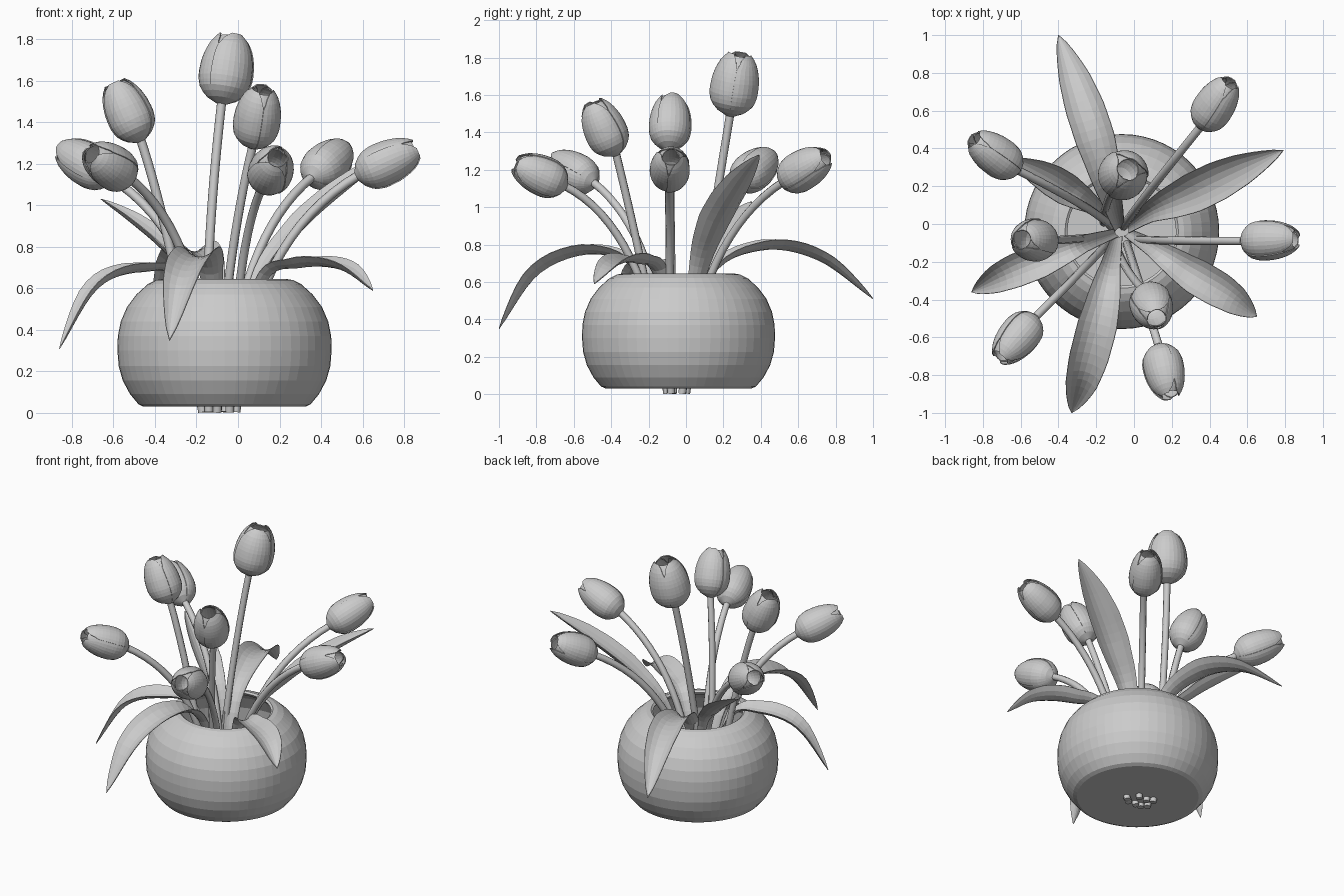
import bpy, math
from mathutils import Vector

if "Cube" in bpy.data.objects:
    bpy.data.objects.remove(bpy.data.objects["Cube"])

BOWL_CENTRE = (-0.065, -0.04)


def make_object(name, verts, faces, thickness=0.0):
    mesh = bpy.data.meshes.new(name)
    mesh.from_pydata([tuple(v) for v in verts], [], faces)
    mesh.update()
    ob = bpy.data.objects.new(name, mesh)
    bpy.context.collection.objects.link(ob)
    if thickness:
        mod = ob.modifiers.new("thickness", 'SOLIDIFY')
        mod.thickness = thickness
        mod.offset = 0
    return ob


def grid_faces(rows, cols, start=0):
    return [(start + i * cols + j, start + i * cols + j + 1,
             start + (i + 1) * cols + j + 1, start + (i + 1) * cols + j)
            for i in range(rows - 1) for j in range(cols - 1)]


def interp(table, t):
    for (a, va), (b, vb) in zip(table, table[1:]):
        if t <= b:
            return va + (vb - va) * (t - a) / (b - a)
    return table[-1][1]


# Round bowl: outer wall, rolled rim, inner wall and floor
def bowl():
    profile = [(0.39, 0.03), (0.415, 0.042), (0.455, 0.09), (0.49, 0.155),
               (0.51, 0.225), (0.516, 0.30), (0.514, 0.37), (0.50, 0.44),
               (0.47, 0.51), (0.425, 0.57), (0.37, 0.62), (0.33, 0.64),
               (0.30, 0.645), (0.287, 0.635), (0.30, 0.615), (0.36, 0.59),
               (0.43, 0.53), (0.475, 0.44), (0.49, 0.30), (0.46, 0.15), (0.38, 0.06)]
    n = 56
    verts = [(BOWL_CENTRE[0] + r * math.cos(2 * math.pi * k / n),
              BOWL_CENTRE[1] + r * math.sin(2 * math.pi * k / n), z)
             for r, z in profile for k in range(n)]
    faces = [(i * n + k, i * n + (k + 1) % n, (i + 1) * n + (k + 1) % n, (i + 1) * n + k)
             for i in range(len(profile) - 1) for k in range(n)]
    last = (len(profile) - 1) * n
    faces += [tuple(reversed(range(n))), tuple(range(last, last + n))]
    make_object("bowl", verts, faces)


# Stem: one bezier segment swept as a round tube
def stem(name, base, control, end):
    base, control, end = Vector(base), Vector(control), Vector(end)
    curve = bpy.data.curves.new(name, 'CURVE')
    curve.dimensions = '3D'
    curve.bevel_depth = 0.022
    curve.bevel_resolution = 2
    curve.resolution_u = 16
    curve.use_fill_caps = True
    sp = curve.splines.new('BEZIER')
    sp.bezier_points.add(1)
    for p, co in zip(sp.bezier_points, (base, end)):
        p.handle_left_type = p.handle_right_type = 'FREE'
        p.co = co
        p.handle_left = p.handle_right = co + (control - co) * 2 / 3
    ob = bpy.data.objects.new(name, curve)
    bpy.context.collection.objects.link(ob)


# Flower head: three outer and three inner cupped petals around an axis
HEAD = [(0, 0.16), (0.04, 0.42), (0.1, 0.66), (0.2, 0.88), (0.33, 0.99), (0.45, 1.0),
        (0.6, 0.97), (0.75, 0.87), (0.87, 0.73), (0.95, 0.58), (1, 0.46)]


def flower(name, base, tip, radius, twist):
    base, axis = Vector(base), Vector(tip) - Vector(base)
    rot = axis.to_track_quat('Z', 'Y')
    rows, cols = 15, 11
    verts, faces = [], []
    for k in range(6):
        inner = k % 2
        mid = twist + k * math.pi / 3
        start = len(verts)
        for i in range(rows):
            t = i / (rows - 1)
            half = math.radians(61) * interp([(0, 1), (0.78, 1), (0.93, 0.8), (1, 0.45)], t)
            for j in range(cols):
                s = 2 * j / (cols - 1) - 1
                r = radius * interp(HEAD, t) * (0.91 if inner else 1 - 0.025 * s)
                a = mid + half * s
                h = t * axis.length * (0.97 if inner else 1)
                verts.append(base + rot @ Vector((r * math.cos(a), r * math.sin(a), h)))
        faces += grid_faces(rows, cols, start)
    make_object(name, verts, faces, 0.005)


# Leaf: channelled blade swept along a smooth path
WIDTH = [(0, 0.25), (0.25, 0.5), (0.4, 0.8), (0.55, 1.0), (0.68, 0.98),
         (0.8, 0.78), (0.9, 0.48), (0.96, 0.24), (1, 0.01)]


def catmull(pts, u):
    i = min(int(u), len(pts) - 2)
    f = u - i
    p1, p2 = pts[i], pts[i + 1]
    p0 = pts[i - 1] if i else p1 * 2 - p2
    p3 = pts[i + 2] if i + 2 < len(pts) else p2 * 2 - p1
    return 0.5 * (2 * p1 + (p2 - p0) * f + (2 * p0 - 5 * p1 + 4 * p2 - p3) * f * f
                  + (3 * p1 - p0 - 3 * p2 + p3) * f ** 3)


def leaf(name, points, half_width):
    pts = [Vector(p) for p in points]
    out = pts[-1] - pts[0]
    side = Vector((out.y, -out.x, 0)).normalized()
    rows, cols = 25, 7
    verts = []
    for i in range(rows):
        t = i / (rows - 1)
        u = t * (len(pts) - 1)
        tangent = catmull(pts, min(u + 0.02, len(pts) - 1)) - catmull(pts, max(u - 0.02, 0))
        normal = side.cross(tangent).normalized()
        w = half_width * interp(WIDTH, t)
        for j in range(cols):
            s = 2 * j / (cols - 1) - 1
            verts.append(catmull(pts, u) + side * w * s + normal * w * 0.5 * s * s)
    make_object(name, verts, grid_faces(rows, cols), 0.004)


bowl()

# Tulips: stem base, stem control, head base, head tip, head radius
TULIPS = [
    ((-0.16, 0.0), (-0.16, 0.12, 0.80), (-0.08, 0.235, 1.49), (-0.03, 0.29, 1.82), 0.128),
    ((-0.10, -0.10), (-0.06, -0.24, 0.75), (0.07, -0.37, 1.28), (0.12, -0.50, 1.56), 0.111),
    ((-0.17, -0.07), (-0.33, -0.08, 0.90), (-0.465, -0.09, 1.31), (-0.595, -0.08, 1.59), 0.111),
    ((-0.12, -0.02), (-0.15, 0.05, 0.85), (-0.61, 0.28, 1.13), (-0.85, 0.45, 1.27), 0.105),
    ((-0.14, -0.10), (-0.16, -0.13, 0.85), (-0.52, -0.49, 1.13), (-0.71, -0.71, 1.25), 0.105),
    ((-0.04, -0.10), (0.0, -0.22, 0.90), (0.13, -0.64, 1.11), (0.19, -0.91, 1.23), 0.106),
    ((-0.06, -0.02), (0.0, 0.08, 0.85), (0.35, 0.51, 1.13), (0.51, 0.75, 1.27), 0.105),
    ((-0.01, -0.08), (0.06, -0.09, 0.84), (0.57, -0.09, 1.14), (0.86, -0.08, 1.27), 0.105),
]
for n, (foot, control, base, tip, radius) in enumerate(TULIPS, 1):
    inside = Vector(base) + (Vector(tip) - Vector(base)) * 0.04
    stem(f"stem_{n}", (*foot, 0.004), control, inside)
    flower(f"flower_{n}", base, tip, radius, n * 0.7)

# Leaves: path from the bowl floor over the rim to the tip
LEAVES = [
    ([(-0.08, -0.02, 0.1), (-0.12, 0.13, 0.62), (-0.19, 0.40, 0.77), (-0.29, 0.70, 0.72), (-0.40, 1.0, 0.51)], 0.105),
    ([(-0.03, -0.02, 0.1), (0.10, 0.07, 0.62), (0.30, 0.16, 0.88), (0.55, 0.28, 1.10), (0.79, 0.39, 1.28)], 0.105),
    ([(-0.03, -0.05, 0.1), (0.12, -0.14, 0.62), (0.30, -0.26, 0.70), (0.50, -0.38, 0.69), (0.65, -0.49, 0.59)], 0.095),
    ([(-0.09, -0.07, 0.1), (-0.13, -0.24, 0.62), (-0.18, -0.48, 0.75), (-0.26, -0.78, 0.65), (-0.33, -1.0, 0.35)], 0.105),
    ([(-0.10, -0.05, 0.1), (-0.28, -0.11, 0.62), (-0.46, -0.18, 0.68), (-0.68, -0.27, 0.60), (-0.86, -0.36, 0.31)], 0.09),
    ([(-0.10, 0.0, 0.1), (-0.22, 0.10, 0.62), (-0.35, 0.18, 0.78), (-0.50, 0.27, 0.91), (-0.66, 0.35, 1.03)], 0.085),
]
for n, (path, half_width) in enumerate(LEAVES, 1):
    leaf(f"leaf_{n}", path, half_width)
